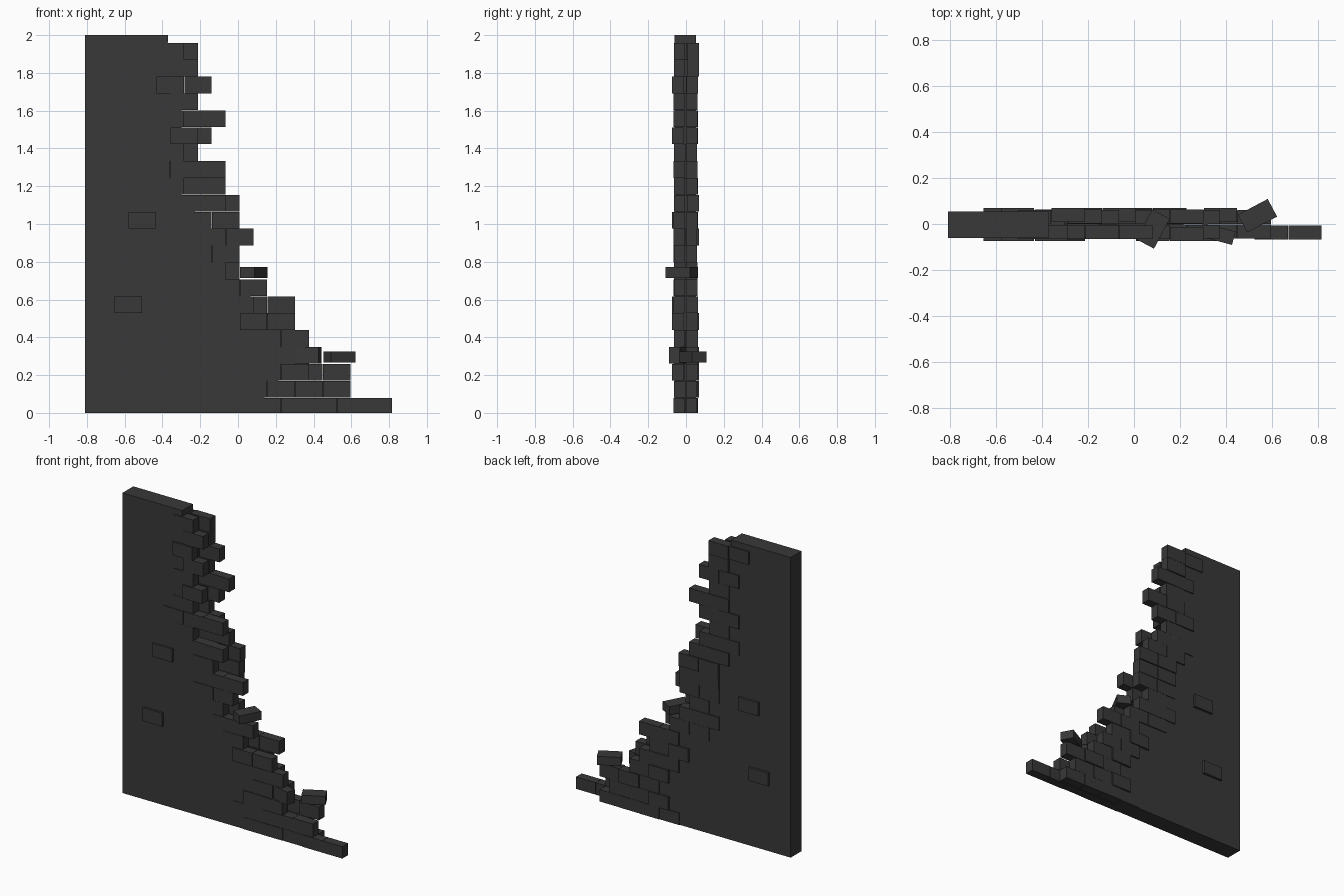
import bpy, bmesh, random
from math import radians
from mathutils import Matrix, Vector

if "Cube" in bpy.data.objects:
    bpy.data.objects.remove(bpy.data.objects["Cube"])

random.seed(4)
HALF = 0.0735          # half a brick length
ROW = 0.0895           # course height
X0 = 0.0085            # x of grid index 0

mat = bpy.data.materials.new("dark_stone")
mat.diffuse_color = (0.04, 0.04, 0.04, 1)
mat.use_nodes = True
mat.node_tree.nodes["Principled BSDF"].inputs["Base Color"].default_value = mat.diffuse_color

# Per course from the bottom: front start, front count, back start, back count (half-brick grid)
COURSES = [
    (1, 5, 0, 4), (0, 4, 1, 3), (1, 2, 2, 3), (2, 1, 1, 2), (1, 2, 0, 2),
    (0, 2, -1, 2), (-1, 1, 0, 2), (-2, 2, -3, 2), (-3, 1, -4, 2), (-4, 2, -3, 1),
    (-3, 2, -4, 2), (-4, 1, -4, 2), (-3, 1, -4, 2), (-6, 1, -5, 2), (-7, 3, -6, 2),
    (-6, 1, -5, 1), (-5, 1, -6, 2), (-6, 1, -5, 2), (-5, 1, -5, 1), (-6, 1, -6, 2),
    (-5, 1, -5, 1), (-6, 1, -7, 2)]


def gx(i):
    return X0 + HALF * i


def course_z(k):
    return max(0.0, k * ROW - 0.009), (k + 1) * ROW - 0.009


def add_box(bm, centre, size, angle=0):
    m = (Matrix.Translation(Vector(centre)) @ Matrix.Rotation(radians(angle), 4, 'Z')
         @ Matrix.Diagonal((*size, 1)))
    bmesh.ops.create_cube(bm, size=1, matrix=m)


def finish(bm, name):
    bmesh.ops.recalc_face_normals(bm, faces=bm.faces)
    me = bpy.data.meshes.new(name)
    bm.to_mesh(me)
    bm.free()
    ob = bpy.data.objects.new(name, me)
    me.materials.append(mat)
    bpy.context.collection.objects.link(ob)


def add_brick(bm, x, k, side, out=None):
    """Brick whose left end is at x; side -1 is the front leaf, 1 the back leaf."""
    z0, z1 = course_z(k)
    if out is None:
        out = random.choice((0, 0.001, 0.002, 0.004, 0.01))
    y = -0.033 if side < 0 else 0.029
    add_box(bm, (x + HALF, y + side * out, (z0 + z1) / 2),
            (2 * HALF - 0.002, 0.06, z1 - z0 - 0.001))


# Plastered core: stepped profile extruded through the thickness
profile = [(-0.81, 2.0), (-0.81, 0.0)]
for k, (f, _, b, _) in enumerate(COURSES):
    edge = gx(max(f, b) + 0.8)
    z0, z1 = course_z(k)
    profile += [(edge, z0), (edge, z1)]
profile += [(-0.37, profile[-1][1]), (-0.37, 2.0)]
bm = bmesh.new()
face = bm.faces.new([bm.verts.new((x, -0.06, z)) for x, z in profile])
ext = bmesh.ops.extrude_face_region(bm, geom=[face])
bmesh.ops.translate(bm, vec=(0, 0.114, 0),
                    verts=[v for v in ext['geom'] if isinstance(v, bmesh.types.BMVert)])
finish(bm, "wall_core")

# Exposed brick courses, plus two lone bricks peeking through each face
for side, name, col in ((-1, "front_bricks", 0), (1, "back_bricks", 2)):
    bm = bmesh.new()
    for k, row in enumerate(COURSES):
        for j in range(row[col + 1]):
            add_brick(bm, gx(row[col] + 2 * j), k, side)
    low, high = (6, 11) if side < 0 else (5, 10)
    add_brick(bm, -0.655, low, side, 0.011)
    add_brick(bm, -0.58, high, side, 0.011)
    finish(bm, name)

# Shifted and fallen bricks
for name, centre, size, angle in (
        ("shifted_brick", (0.363, -0.043, 0.304), (0.147, 0.06, 0.087), -15),
        ("fallen_brick_low", (0.537, 0.036, 0.296), (0.147, 0.087, 0.057), 28),
        ("fallen_brick_high", (0.083, -0.022, 0.743), (0.147, 0.087, 0.057), 62)):
    bm = bmesh.new()
    add_box(bm, centre, size, angle)
    finish(bm, name)
